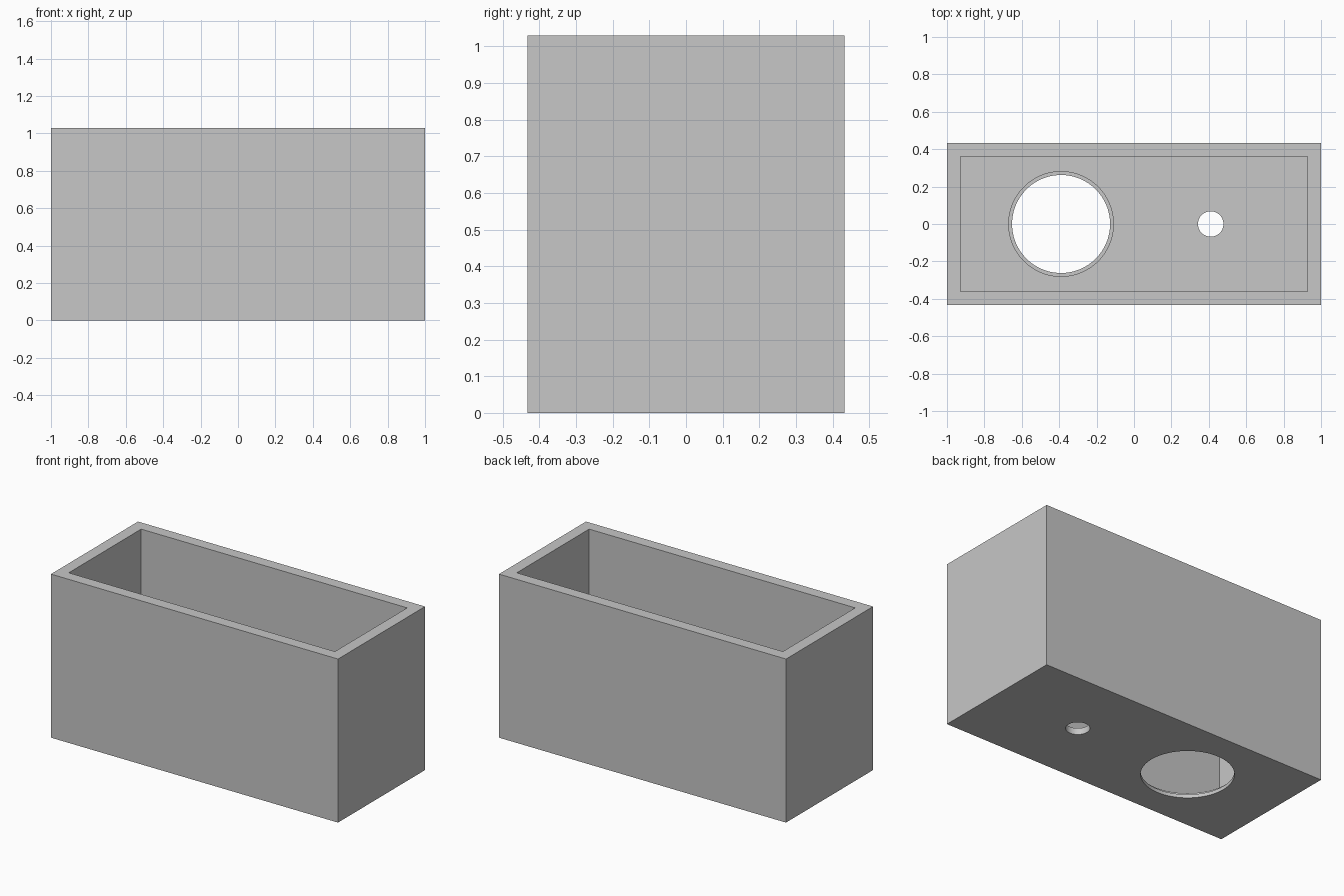
import bpy
import math

cube = bpy.data.objects.get("Cube")
if cube:
    bpy.data.objects.remove(cube, do_unlink=True)

LENGTH, DEPTH, HEIGHT = 2.0, 0.866, 1.03
WALL, FLOOR, LEDGE = 0.073, 0.04, 0.022

# Single grey material
grey = bpy.data.materials.new("light grey")
grey.use_nodes = True
grey.diffuse_color = (0.57, 0.57, 0.57, 1)
grey.node_tree.nodes["Principled BSDF"].inputs["Base Color"].default_value = grey.diffuse_color


def box(name, sx, sy, z0, z1):
    bpy.ops.mesh.primitive_cube_add(size=1, location=(0, 0, (z0 + z1) / 2))
    obj = bpy.context.object
    obj.name = name
    obj.scale = (sx, sy, z1 - z0)
    bpy.ops.object.transform_apply(location=True, rotation=False, scale=True)
    return obj


def cylinder(name, x, radius, z0, z1):
    bpy.ops.mesh.primitive_cylinder_add(
        vertices=96, radius=radius, depth=z1 - z0, location=(x, 0, (z0 + z1) / 2))
    obj = bpy.context.object
    obj.name = name
    return obj


# Outer body
body = box("open_box", LENGTH, DEPTH, 0, HEIGHT)
body.data.materials.append(grey)

# Cavity, stepped large hole and plain small hole
cutters = [
    box("cavity_cutter", LENGTH - 2 * WALL, DEPTH - 2 * WALL, FLOOR, HEIGHT + 0.1),
    cylinder("large_hole_cutter", -0.39, 0.262, -0.1, 0.2),
    cylinder("recess_cutter", -0.39, 0.28, LEDGE, 0.2),
    cylinder("small_hole_cutter", 0.41, 0.068, -0.1, 0.2),
]

bpy.ops.object.select_all(action="DESELECT")
body.select_set(True)
bpy.context.view_layer.objects.active = body
for cutter in cutters:
    cutter.hide_render = True
    mod = body.modifiers.new("cut", "BOOLEAN")
    mod.operation = "DIFFERENCE"
    mod.solver = "EXACT"
    mod.object = cutter
    bpy.ops.object.modifier_apply(modifier=mod.name)
    bpy.data.objects.remove(cutter, do_unlink=True)

# Smooth hole walls, crisp box edges
bpy.ops.object.shade_smooth_by_angle(angle=math.radians(30))
